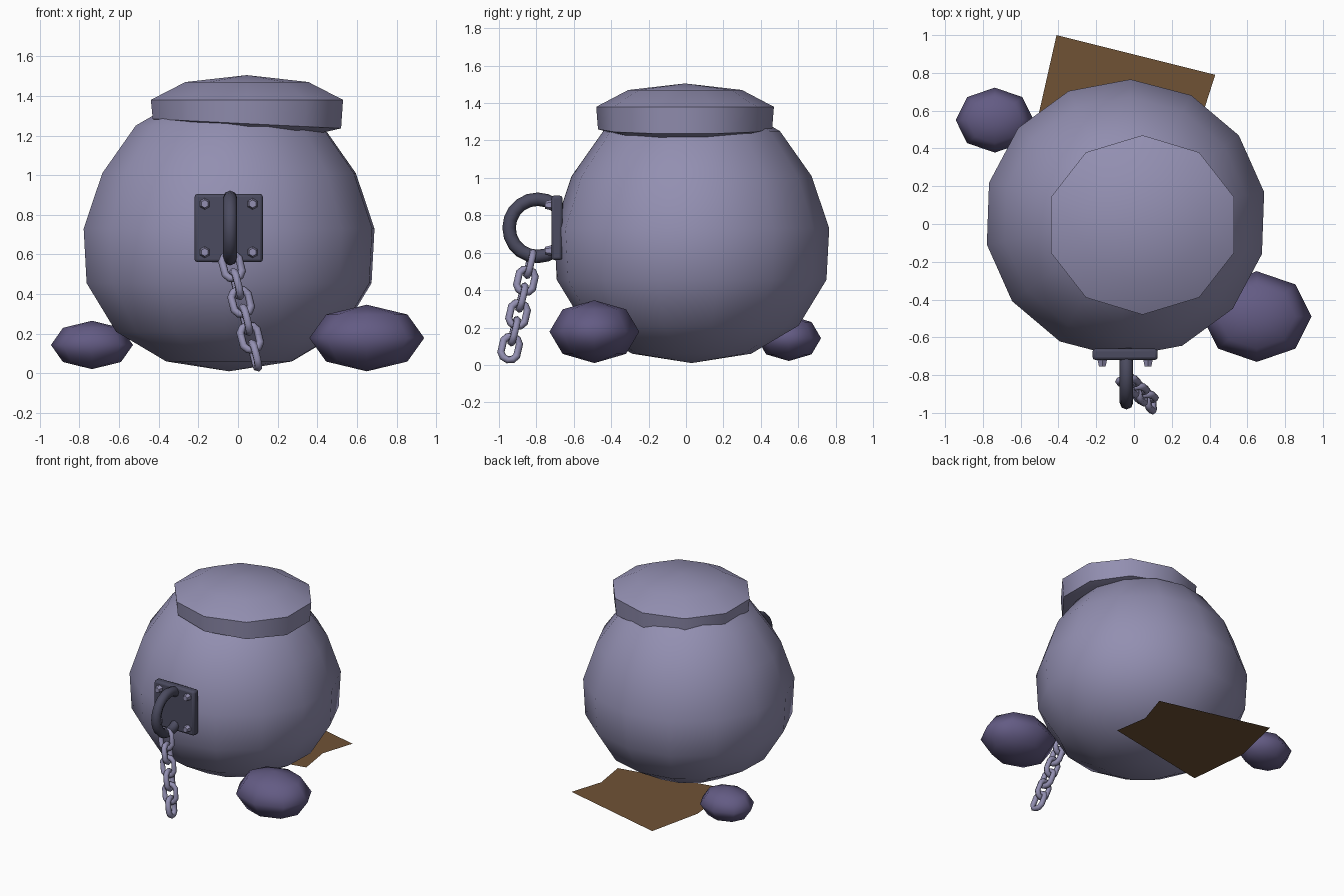
import bpy, bmesh, math
from mathutils import Vector, Quaternion

cube = bpy.data.objects.get("Cube")
if cube:
    bpy.data.objects.remove(cube, do_unlink=True)


def material(name, rgb):
    m = bpy.data.materials.new(name)
    m.use_nodes = True
    m.diffuse_color = (*rgb, 1)
    m.node_tree.nodes["Principled BSDF"].inputs["Base Color"].default_value = (*rgb, 1)
    return m


STONE = material("pale_violet_grey", (0.29, 0.275, 0.44))
PURPLE = material("deep_violet", (0.125, 0.105, 0.23))
IRON = material("dark_iron", (0.07, 0.07, 0.115))
BROWN = material("brown_cloth", (0.16, 0.085, 0.036))


def finish(obj, name, mat, angle=None):
    obj.name = obj.data.name = name
    obj.data.materials.clear()
    obj.data.materials.append(mat)
    if angle:
        bpy.ops.object.select_all(action='DESELECT')
        obj.select_set(True)
        bpy.context.view_layer.objects.active = obj
        bpy.ops.object.shade_smooth_by_angle(angle=math.radians(angle))
    return obj


def from_bmesh(bm):
    bmesh.ops.recalc_face_normals(bm, faces=bm.faces)
    mesh = bpy.data.meshes.new("part")
    bm.to_mesh(mesh)
    bm.free()
    obj = bpy.data.objects.new("part", mesh)
    bpy.context.collection.objects.link(obj)
    return obj


def lathe(profile, sides, phase, scale):
    """Spin (radius, height) points around z; zero radius makes a pole."""
    bm = bmesh.new()
    rings = []
    for r, z in profile:
        count = sides if r else 1
        angles = [phase + math.tau * i / sides for i in range(count)]
        rings.append([bm.verts.new((r * math.cos(a) * scale[0],
                                    r * math.sin(a) * scale[1], z)) for a in angles])
    for low, high in zip(rings, rings[1:]):
        for i in range(sides):
            j = (i + 1) % sides
            quad = [low[i % len(low)], low[j % len(low)],
                    high[j % len(high)], high[i % len(high)]]
            bm.faces.new(list(dict.fromkeys(quad)))
    return from_bmesh(bm)


# Round pot body
body = lathe([(0, 0.01), (0.32, 0.06), (0.575, 0.21), (0.725, 0.455), (0.74, 0.73),
              (0.645, 1.01), (0.475, 1.25), (0.25, 1.38), (0, 1.42)],
             14, math.radians(88), (1.01, 0.995))
body.location = (-0.045, 0.03, 0)
finish(body, "body", STONE, 60)

# Lid with a slightly tilted lower rim
lid = lathe([(0, 1.27), (0.38, 1.23), (0.49, 1.26), (0.5, 1.38), (0.32, 1.47), (0, 1.505)],
            10, math.pi / 2, (1.02, 0.95))
for v in lid.data.vertices:
    if v.co.z < 1.3:
        v.co.z -= 0.05 * v.co.x
lid.location = (0.045, -0.005, 0)
finish(lid, "lid", STONE, 40)

# Two faceted feet
for name, loc, size in (("left_foot", (0.65, -0.49, 0.178), (0.29, 0.24, 0.168)),
                        ("right_foot", (-0.737, 0.55, 0.143), (0.207, 0.172, 0.122))):
    bpy.ops.mesh.primitive_uv_sphere_add(segments=8, ring_count=4, radius=1, location=loc)
    foot = bpy.context.object
    foot.scale = size
    finish(foot, name, PURPLE, 60)

# Bent sheet lying under the back
bm = bmesh.new()
back, middle, front = [[bm.verts.new((x, y, 0.01)) for x, y in row] for row in (
    ((-0.41, 1.0), (0.43, 0.79)),
    ((-0.505, 0.58), (0.35, 0.54)),
    ((-0.46, 0.115), (0.39, 0.28)))]
for a, b in ((back, middle), (middle, front)):
    bm.faces.new((a[0], b[0], b[1], a[1]))
sheet = from_bmesh(bm)
for p in sheet.data.polygons:
    if p.normal.z < 0:
        p.flip()
finish(sheet, "ground_sheet", BROWN)

# Bracket plate
bpy.ops.mesh.primitive_cube_add(size=1, location=(-0.047, -0.69, 0.733))
plate = bpy.context.object
plate.scale = (0.345, 0.06, 0.345)
bpy.ops.object.transform_apply(location=False, rotation=False, scale=True)
bevel = plate.modifiers.new("soft_edges", 'BEVEL')
bevel.width = 0.015
bevel.segments = 2
finish(plate, "bracket_plate", IRON, 40)

# Bolts in the plate corners
for side in (-1, 1):
    for level in (-1, 1):
        bpy.ops.mesh.primitive_cone_add(
            vertices=6, radius1=0.03, radius2=0.02, depth=0.04,
            location=(-0.047 + side * 0.121, -0.735, 0.733 + level * 0.122),
            rotation=(math.pi / 2, 0, 0))
        finish(bpy.context.object, "bolt", STONE)

# Shackle ring, with its rear sunk in the body
bpy.ops.mesh.primitive_torus_add(major_radius=0.153, minor_radius=0.036,
                                 major_segments=20, minor_segments=8,
                                 location=(-0.04, -0.793, 0.733),
                                 rotation=(0, math.pi / 2, 0))
finish(bpy.context.object, "shackle_ring", IRON, 60)

# Hanging chain of alternating links
start, end = Vector((-0.03, -0.835, 0.54)), Vector((0.085, -0.94, 0.09))
along = (end - start).to_track_quat('X', 'Z')
LINKS = 6
for i in range(LINKS):
    bpy.ops.mesh.primitive_torus_add(major_radius=0.046, minor_radius=0.02,
                                     major_segments=10, minor_segments=6)
    link = bpy.context.object
    for v in link.data.vertices:
        v.co.x += math.copysign(0.02, v.co.x) if abs(v.co.x) > 0.001 else 0
    roll = Quaternion((1, 0, 0), math.radians(40 + 90 * (i % 2)))
    link.rotation_mode = 'QUATERNION'
    link.rotation_quaternion = along @ roll
    link.location = start.lerp(end, i / (LINKS - 1))
    finish(link, "chain_link", STONE, 65)
